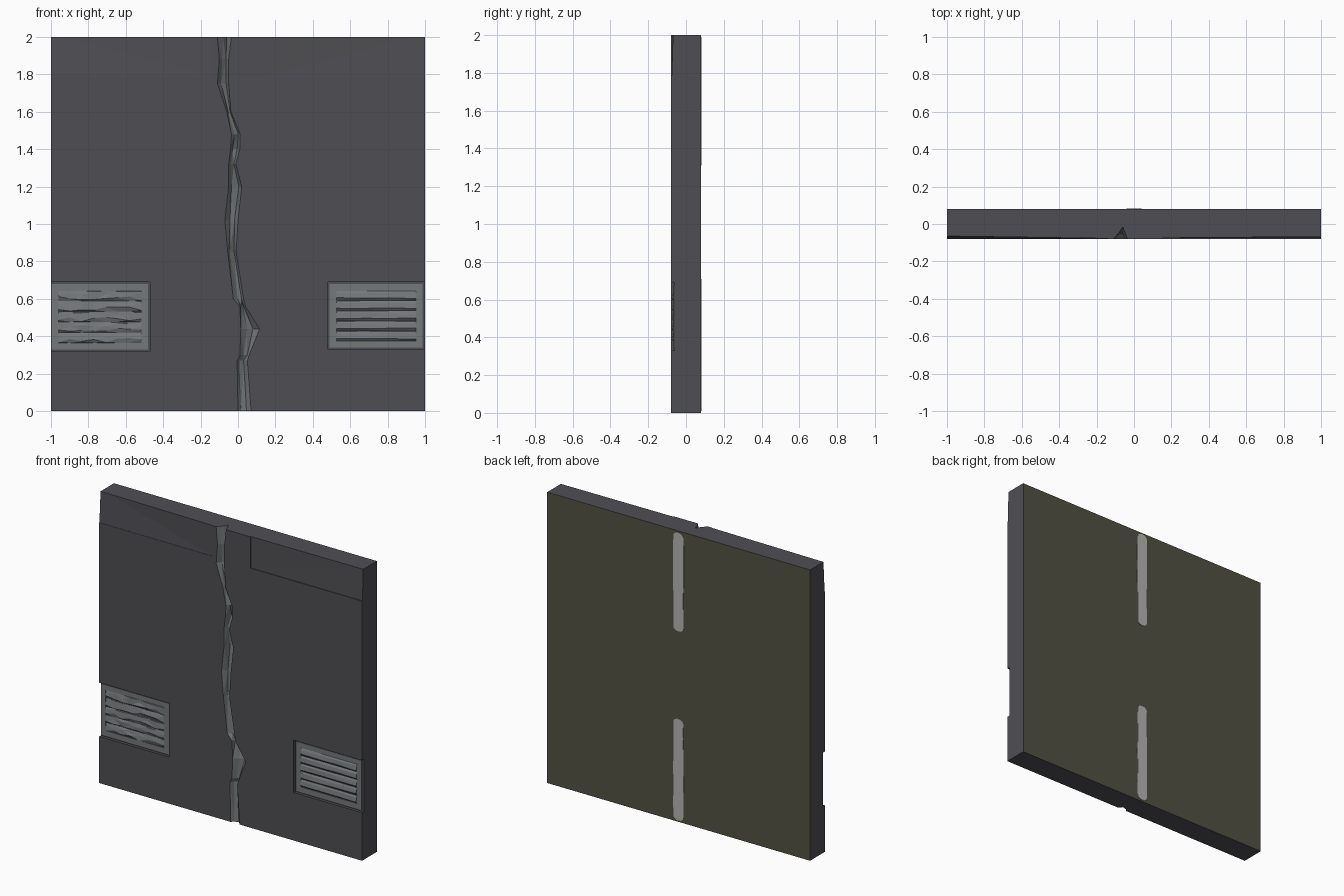
import bpy, bmesh, math, random

if "Cube" in bpy.data.objects:
    bpy.data.objects.remove(bpy.data.objects["Cube"])

random.seed(4)
F, B = -0.08, 0.08          # front and back planes


def material(name, rgb):
    m = bpy.data.materials.new(name)
    m.diffuse_color = (*rgb, 1)
    m.use_nodes = True
    m.node_tree.nodes["Principled BSDF"].inputs["Base Color"].default_value = m.diffuse_color
    return m


DARK = material("dark grey panel", (0.078, 0.076, 0.086))
OLIVE = material("olive back", (0.085, 0.083, 0.056))
GREY = material("bare metal grey", (0.175, 0.188, 0.195))
PALE = material("pale stripe", (0.46, 0.46, 0.44))


def finish(bm, name, mats):
    bmesh.ops.recalc_face_normals(bm, faces=bm.faces)
    me = bpy.data.meshes.new(name)
    bm.to_mesh(me)
    bm.free()
    for m in mats:
        me.materials.append(m)
    ob = bpy.data.objects.new(name, me)
    bpy.context.collection.objects.link(ob)
    return ob


def box(bm, x0, x1, y0, y1, z0, z1):
    vs = [bm.verts.new((x, y, z)) for x in (x0, x1) for y in (y0, y1) for z in (z0, z1)]
    bmesh.ops.convex_hull(bm, input=vs)


# Wall slab: rows lofted upward, with the jagged crack in the front (z, left, right, depth)
crack = [(0, 0, .07, .025), (.27, -.005, .05, .04), (.30, .01, .06, .03),
         (.44, .015, .115, .045), (.56, .01, .04, .05), (.6, -.025, .03, .03),
         (.85, -.055, -.01, .05), (1.02, -.07, 0, .04), (1.2, -.05, .02, .06),
         (1.32, -.05, -.012, .04), (1.4, -.04, .01, .06), (1.48, -.035, .012, .03),
         (1.6, -.06, -.038, .03), (1.75, -.11, -.05, .05), (1.88, -.10, -.05, .04),
         (2, -.11, -.035, .065)]
bm = bmesh.new()
rows = []
for z, l, r, d in crack:
    w = r - l
    pts = [(-1, B), (1, B), (1, F), (r, F), (l + w * random.uniform(.6, .8), F + d),
           (l + w * random.uniform(.2, .45), F + d * random.uniform(.5, .9)), (l, F), (-1, F)]
    rows.append([bm.verts.new((x, y, z)) for x, y in pts])
rough = []
for a, b in zip(rows, rows[1:]):
    for i in range(8):
        j = (i + 1) % 8
        f = bm.faces.new((a[i], a[j], b[j], b[i]))
        if i in (3, 4, 5):
            f.material_index = 2
            rough.append(f)
        elif i == 0:
            f.material_index = 1
bm.faces.new(rows[0])
bm.faces.new(rows[-1])
bmesh.ops.triangulate(bm, faces=rough)
slab = finish(bm, "wall_slab", [DARK, OLIVE, GREY])


# Shallow recesses cut in the front; depths are given at the four corners
def recess(name, x0, x1, z0, z1, depths):
    bm = bmesh.new()
    corners = [(x0, z0), (x1, z0), (x0, z1), (x1, z1)]
    vs = [bm.verts.new((x, y, z)) for (x, z), d in zip(corners, depths) for y in (F - .1, F + d)]
    bmesh.ops.convex_hull(bm, input=vs)
    cutter = finish(bm, name, [DARK])
    cutter.hide_render = True
    mod = slab.modifiers.new(name, 'BOOLEAN')
    mod.operation, mod.solver, mod.object = 'DIFFERENCE', 'EXACT', cutter
    return cutter


cutters = [
    recess("left_top_cut", -1.02, -.14, 1.79, 2.02, (.002, .002, .016, .003)),
    recess("right_top_cut", .15, 1.02, 1.785, 2.02, (.005, .005, .006, .012)),
    recess("left_vent_cut", -1.02, -.47, .32, .69, (.02,) * 4),
    recess("right_vent_cut", .48, 1.02, .33, .69, (.02,) * 4),
]
# Bake the cuts and remove the cutters
dg = bpy.context.evaluated_depsgraph_get()
baked = bpy.data.meshes.new_from_object(slab.evaluated_get(dg))
slab.modifiers.clear()
slab.data = baked
for c in cutters:
    bpy.data.objects.remove(c)


# Vent grilles: a frame around a louvred panel, the left one battered
def vent(name, x0, x1, z0, z1, dent, cols):
    bm = bmesh.new()
    m, back = .035, F + .026
    face = F + .014
    for zz in ((z0, z0 + m), (z1 - m, z1)):
        box(bm, x0, x1, back, face, *zz)
    for xx in ((x0, x0 + m), (x1 - m, x1)):
        box(bm, *xx, back, face, z0 + m, z1 - m)
    n = 5
    pitch = (z1 - z0 - 2 * m) / n
    grid = []
    for c in range(cols + 1):
        x = x0 + m + (x1 - x0 - 2 * m) * c / cols
        col = []
        for k in range(n):
            zb = z0 + m + k * pitch
            for t, y in ((0, .019), (.25, .006), (.75, .011), (.95, .019)):
                jz = random.uniform(-dent, dent) if 0 < t < .9 else 0
                jy = random.uniform(0, dent * .6) if y < .015 else 0
                col.append(bm.verts.new((x, F + y + jy, zb + t * pitch + jz)))
        col.append(bm.verts.new((x, F + .019, z1 - m)))
        grid.append(col)
    faces = [bm.faces.new((a[i], b[i], b[i + 1], a[i + 1]))
             for a, b in zip(grid, grid[1:]) for i in range(len(a) - 1)]
    bmesh.ops.triangulate(bm, faces=faces)
    ob = finish(bm, name, [GREY])
    # open louvre sheet must face the front
    for p in ob.data.polygons:
        if p.normal.y > .3 and p.center.y < F + .022:
            p.flip()
    return ob


vent("left_vent", -.995, -.48, .33, .68, .012, 7)
vent("right_vent", .49, .985, .34, .68, .003, 3)


# Pale painted stripes on the back, with rounded ends and slightly worn edges
def stripe(name, z0, z1):
    r, pts = .038, []
    for s, zc in ((1, z1 - .025), (-1, z0 + .025)):
        for k in range(7):
            a = math.pi * k / 6
            pts.append((s * r * math.cos(a), zc + s * .025 * math.sin(a)))
        for k in range(1, 6):
            t = k / 6
            z = (z1 - .025) * (1 - t) + (z0 + .025) * t
            z = z if s > 0 else z0 + z1 - z
            pts.append((-s * (r + random.uniform(-.004, .003)), z))
    bm = bmesh.new()
    f = bm.faces.new([bm.verts.new((x, B - .002, z)) for x, z in pts])
    ext = bmesh.ops.extrude_face_region(bm, geom=[f])
    for v in ext["geom"]:
        if isinstance(v, bmesh.types.BMVert):
            v.co.y = B + .003
    finish(bm, name, [PALE])


stripe("upper_back_stripe", 1.31, 1.99)
stripe("lower_back_stripe", .01, .71)
